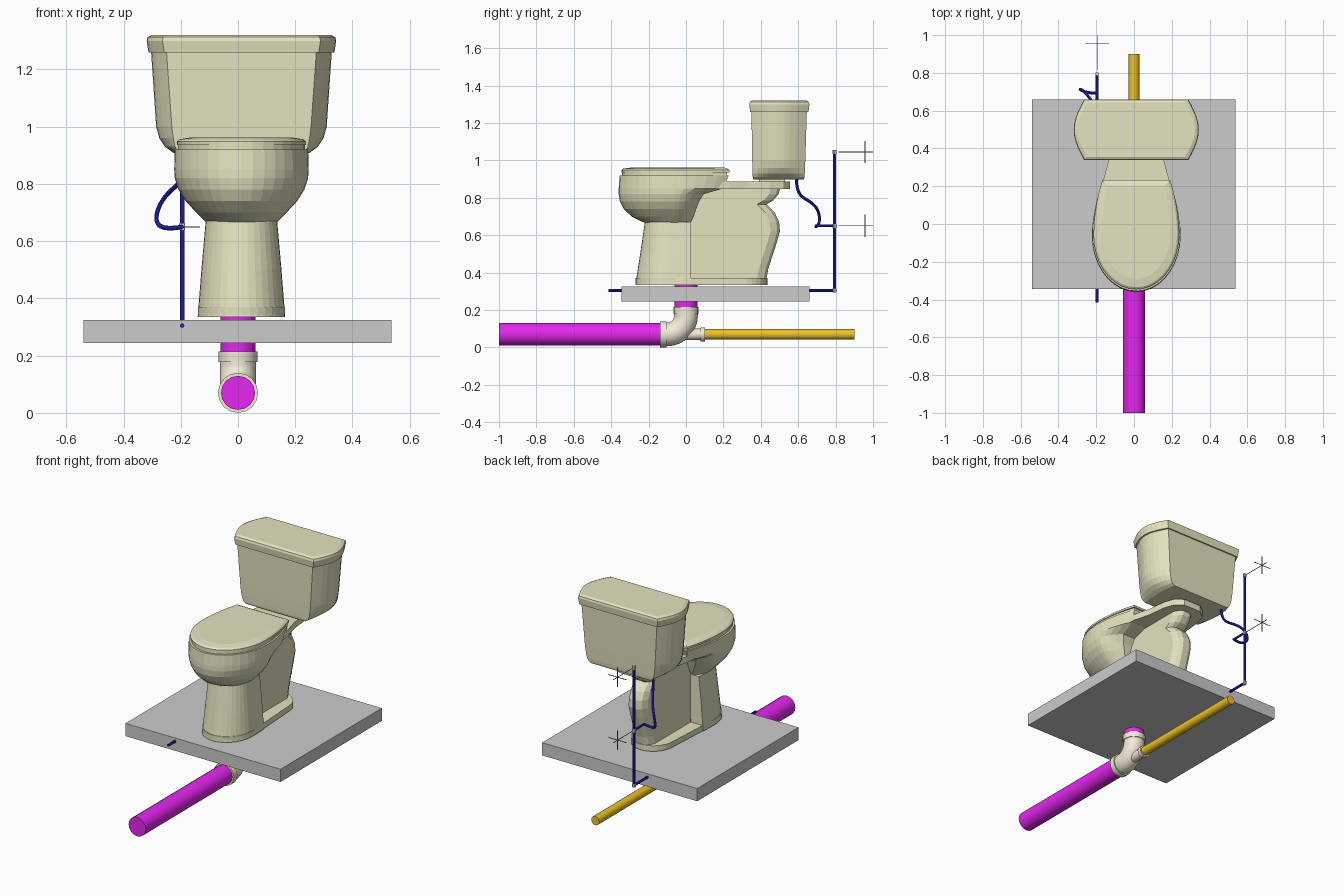
import bpy, bmesh, math
from mathutils import Vector

if "Cube" in bpy.data.objects:
    bpy.data.objects.remove(bpy.data.objects["Cube"])

CX = 0.012  # the toilet sits slightly off the pipe axis


def material(name, col):
    m = bpy.data.materials.new(name)
    m.diffuse_color = (*col, 1)
    m.use_nodes = True
    m.node_tree.nodes["Principled BSDF"].inputs["Base Color"].default_value = m.diffuse_color
    return m


CERAMIC = material("ceramic", (0.78, 0.77, 0.53))
MAGENTA = material("magenta", (0.78, 0.02, 0.87))
BEIGE = material("beige", (0.90, 0.84, 0.68))
ORANGE = material("orange", (0.85, 0.55, 0.02))
BLUE = material("blue", (0.02, 0.02, 0.65))
DARK = material("dark", (0.2, 0.2, 0.2))


def loft(name, rings, mat):
    """Skin a stack of equal-length rings and cap both ends."""
    bm = bmesh.new()
    rows = [[bm.verts.new(p) for p in r] for r in rings]
    n = len(rows[0])
    for a, b in zip(rows, rows[1:]):
        for i in range(n):
            j = (i + 1) % n
            bm.faces.new((a[i], a[j], b[j], b[i]))
    bm.faces.new(rows[0])
    bm.faces.new(rows[-1])
    bmesh.ops.recalc_face_normals(bm, faces=bm.faces)
    me = bpy.data.meshes.new(name)
    bm.to_mesh(me)
    bm.free()
    ob = bpy.data.objects.new(name, me)
    bpy.context.collection.objects.link(ob)
    if mat:
        me.materials.append(mat)
    return ob


def tube(name, pts, r, mat, res=6, nurbs=False):
    """Round tube along a path, converted to a mesh."""
    cu = bpy.data.curves.new(name, 'CURVE')
    cu.dimensions = '3D'
    cu.bevel_depth, cu.bevel_resolution, cu.use_fill_caps = r, res, True
    sp = cu.splines.new('NURBS' if nurbs else 'POLY')
    sp.points.add(len(pts) - 1)
    for p, q in zip(sp.points, pts):
        p.co = (*q, 1)
    if nurbs:
        sp.order_u, sp.use_endpoint_u, sp.resolution_u = 4, True, 8
    ob = bpy.data.objects.new(name, cu)
    bpy.context.collection.objects.link(ob)
    bpy.ops.object.select_all(action='DESELECT')
    ob.select_set(True)
    bpy.context.view_layer.objects.active = ob
    bpy.ops.object.convert(target='MESH')
    ob = bpy.context.object
    ob.data.materials.clear()
    ob.data.materials.append(mat)
    bpy.ops.object.shade_smooth_by_angle(angle=math.radians(40))
    return ob


def box(name, lo, hi, mat=None):
    (x0, y0, z0), (x1, y1, z1) = lo, hi
    return loft(name, [[(x0, y0, z), (x1, y0, z), (x1, y1, z), (x0, y1, z)] for z in (z0, z1)], mat)


def egg(z, front, back, hw, hb, yc, n=18, m=5):
    """Half-ellipse at the front, sides tapering to a flat back edge."""
    pts = [(CX + hw * math.cos(math.pi * i / n), yc - (yc - front) * math.sin(math.pi * i / n), z)
           for i in range(n + 1)]
    side = [(hw - (hw - hb) * (i / m) ** 2, yc + (back - yc) * i / m) for i in range(1, m + 1)]
    pts += [(CX - w, y, z) for w, y in side]
    pts += [(CX + w, y, z) for w, y in reversed(side)]
    return pts


def tank_ring(z, w, wf, y0, y1, n=10):
    """Flat front and back with bulging sides."""
    side = [(wf + (w - wf) * math.sin(math.pi * i / n), y0 + (y1 - y0) * i / n) for i in range(n + 1)]
    return [(CX + x, y, z) for x, y in side] + [(CX - x, y, z) for x, y in reversed(side)]


# floor slab
box("floor_slab", (-0.54, -0.345, 0.245), (0.537, 0.66, 0.325))

# base plate with a rounded back end
def base_ring(z):
    front = [(0.152 * math.cos(math.pi * i / 16), -0.09 - 0.18 * math.sin(math.pi * i / 16)) for i in range(17)]
    rear = [(-0.13 * math.cos(math.pi * i / 16), 0.30 + 0.135 * math.sin(math.pi * i / 16)) for i in range(17)]
    return [(CX + x, y, z) for x, y in front + rear]


loft("base_plate", [base_ring(0.335), base_ring(0.37)], CERAMIC)

# front column
loft("pedestal", [egg(0.335, -0.271, 0.027, 0.153, 0.15, -0.09),
                  egg(0.50, -0.245, 0.027, 0.14, 0.137, -0.09),
                  egg(0.67, -0.22, 0.027, 0.125, 0.12, -0.09)], CERAMIC)

# bowl
bowl = [(0.660, -0.20, 0.020, 0.115, 0.07), (0.672, -0.235, 0.027, 0.130, 0.08),
        (0.70, -0.290, 0.040, 0.158, 0.09), (0.74, -0.333, 0.055, 0.195, 0.11),
        (0.78, -0.353, 0.070, 0.220, 0.13), (0.82, -0.360, 0.095, 0.233, 0.15),
        (0.85, -0.360, 0.200, 0.235, 0.17), (0.92, -0.355, 0.228, 0.233, 0.175)]
loft("bowl", [egg(z, f, b, hw, hb, -0.06) for z, f, b, hw, hb in bowl], CERAMIC)

# seat and cover
loft("seat", [egg(0.918, -0.342, 0.220, 0.222, 0.172, -0.06),
              egg(0.936, -0.342, 0.220, 0.222, 0.172, -0.06)], CERAMIC)
loft("seat_cover", [egg(0.936, -0.346, 0.232, 0.226, 0.180, -0.06),
                    egg(0.948, -0.346, 0.232, 0.226, 0.180, -0.06),
                    egg(0.956, -0.335, 0.222, 0.216, 0.172, -0.06),
                    egg(0.962, -0.290, 0.205, 0.180, 0.150, -0.06)], CERAMIC)

# trapway body, a side profile with softened edges
prof = [(0.0, 0.34), (0.425, 0.34), (0.44, 0.42), (0.485, 0.56), (0.502, 0.62), (0.498, 0.67),
        (0.475, 0.72), (0.43, 0.765), (0.465, 0.785), (0.495, 0.82), (0.505, 0.86), (0.0, 0.86)]
loft("trapway", [[(CX + s * w, y - d * (y > 0.1), z) for y, z in prof]
                 for s, w, d in ((-1, .063, .05), (-1, .045, .014), (-1, .022, 0),
                                 (1, .022, 0), (1, .045, .014), (1, .063, .05))], CERAMIC)

# deck joining bowl and tank
deck = [(0.19, 0.10), (0.175, 0.23), (0.147, 0.335), (0.135, 0.45), (0.11, 0.52), (0.06, 0.557)]
loft("deck", [[(CX + x, y, z) for x, y in deck] + [(CX - x, y, z) for x, y in reversed(deck)]
              for z in (0.848, 0.888)], CERAMIC)
box("tank_gasket", (CX - 0.08, 0.39, 0.88), (CX + 0.08, 0.53, 0.91), CERAMIC)

# tank and lid
loft("tank", [tank_ring(0.898, 0.215, 0.205, 0.360, 0.630),
              tank_ring(0.91, 0.240, 0.222, 0.357, 0.633),
              tank_ring(0.93, 0.267, 0.232, 0.356, 0.635),
              tank_ring(0.96, 0.287, 0.238, 0.355, 0.636),
              tank_ring(1.00, 0.298, 0.243, 0.354, 0.638),
              tank_ring(1.265, 0.316, 0.262, 0.350, 0.646)], CERAMIC)
loft("tank_lid", [tank_ring(1.260, 0.325, 0.270, 0.343, 0.655),
                  tank_ring(1.300, 0.331, 0.276, 0.338, 0.660),
                  tank_ring(1.313, 0.328, 0.273, 0.342, 0.657),
                  tank_ring(1.321, 0.312, 0.258, 0.356, 0.644)], CERAMIC)

# drain pipes and elbow
Z = 0.07
tube("drain_riser", [(0, 0, 0.19), (0, 0, 0.39)], 0.061, MAGENTA)
tube("drain_pipe", [(0, -1, Z), (0, -0.12, Z)], 0.0595, MAGENTA)
bend = [(0, -0.1 + 0.1 * math.sin(a), Z + 0.1 - 0.1 * math.cos(a))
        for a in [math.pi / 2 * i / 12 for i in range(13)]]
tube("elbow", [(0, -0.12, Z)] + bend + [(0, 0, 0.19)], 0.063, BEIGE)
tube("elbow_front_collar", [(0, -0.14, Z), (0, -0.105, Z)], 0.07, BEIGE)
tube("elbow_top_collar", [(0, 0, 0.178), (0, 0, 0.215)], 0.068, BEIGE)
tube("vent_inlet", [(0, -0.04, Z), (0, 0.09, Z)], 0.03, BEIGE)
tube("vent_collar", [(0, 0.078, Z), (0, 0.102, Z)], 0.037, BEIGE)
tube("vent_pipe", [(0, 0.09, Z), (0, 0.9, Z)], 0.028, ORANGE)

# water supply
X, Y = -0.195, 0.795
tube("supply_floor_pipe", [(X, -0.415, 0.305), (X, Y, 0.305)], 0.008, BLUE, 2)
tube("supply_riser", [(X, Y, 0.305), (X, Y, 1.045)], 0.008, BLUE, 2)
tube("supply_branch", [(X, Y, 0.65), (X, 0.69, 0.65)], 0.007, BLUE, 2)
for i, z in enumerate((0.305, 0.65, 1.045)):
    tube(f"supply_fitting_{i}", [(X, Y, z - 0.011), (X, Y, z + 0.011)], 0.0105, BEIGE, 2)
tube("supply_hose", [(X, 0.695, 0.65), (-0.25, 0.69, 0.64), (-0.30, 0.72, 0.655), (-0.27, 0.71, 0.745),
                     (-0.22, 0.65, 0.79), (-0.185, 0.59, 0.82), (-0.185, 0.59, 0.905)],
     0.008, BLUE, 2, nurbs=True)

# height marks behind the riser
for i, z in enumerate((0.65, 1.045)):
    t = 0.0015
    box(f"mark_line_{i}", (X - t, 0.815, z - t), (X + t, 1.0, z + t), DARK)
    box(f"mark_cross_{i}", (X - 0.063, 0.957 - t, z - t), (X + 0.063, 0.957 + t, z + t), DARK)
    box(f"mark_upright_{i}", (X - t, 0.957 - t, z - 0.06), (X + t, 0.957 + t, z + 0.06), DARK)
